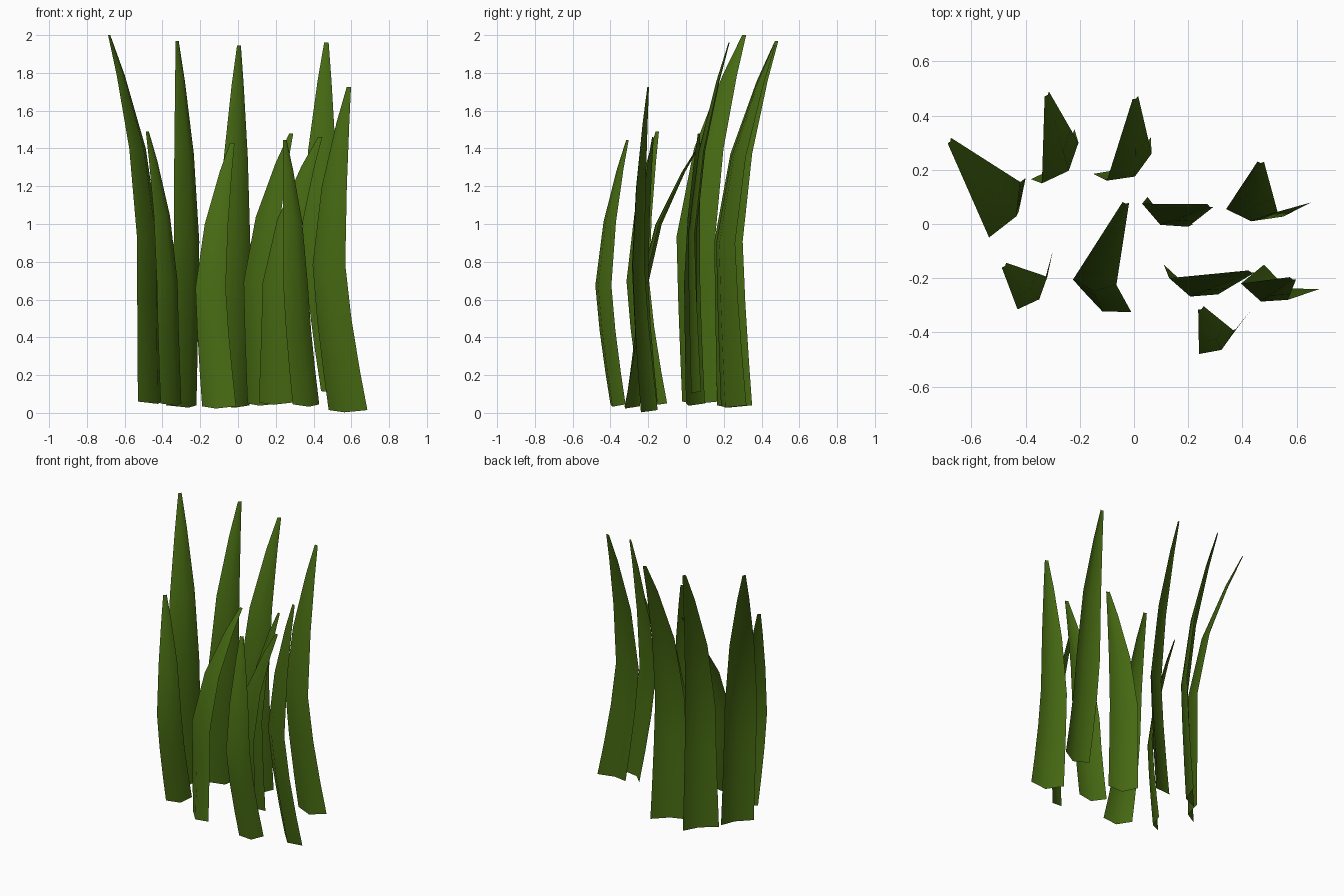
import bpy
from mathutils import Vector

if "Cube" in bpy.data.objects:
    bpy.data.objects.remove(bpy.data.objects["Cube"])

# One flat green for the whole clump
green = bpy.data.materials.new("grass_green")
green.diffuse_color = (0.06, 0.14, 0.006, 1)
green.use_nodes = True
green.node_tree.nodes["Principled BSDF"].inputs["Base Color"].default_value = green.diffuse_color

# Each blade: base left, base right, middle left, middle right, tip (x, y), bottom z, top z
BLADES = [
    ((-.53, -.02), (-.40, .17), (-.535, -.05), (-.42, .155), (-.682, .308), .06, 2.0),
    ((-.38, .165), (-.22, .35), (-.34, .15), (-.205, .30), (-.322, .48), .04, 1.97),
    ((-.15, .185), (.062, .32), (-.10, .16), (.065, .26), (.005, .467), .04, 1.945),
    ((.44, .065), (.655, .08), (.34, .055), (.53, .045), (.468, .23), .115, 1.96),
    ((.05, .10), (.22, .0), (.03, .075), (.20, -.01), (.282, .068), .05, 1.48),
    ((-.41, -.24), (-.30, -.10), (-.43, -.315), (-.32, -.195), (-.48, -.152), .05, 1.49),
    ((-.19, -.245), (-.01, -.325), (-.225, -.205), (-.065, -.225), (-.03, .08), .035, 1.43),
    ((.11, -.15), (.29, -.215), (.13, -.20), (.31, -.26), (.435, -.175), .055, 1.46),
    ((.48, -.15), (.685, -.24), (.395, -.22), (.568, -.28), (.587, -.20), .015, 1.725),
    ((.29, -.40), (.43, -.32), (.24, -.48), (.37, -.395), (.247, -.31), .045, 1.445),
]
RINGS = (0, .12, .28, .45, .69, .89, 1)
MID = .45
TIP_HALF = .012
KEEL = .21


def edge(base, mid, tip, t):
    """Sweep an edge in from the base to the middle, then out to the tip."""
    if t <= MID:
        return mid.lerp(base, (1 - t / MID) ** 1.3)
    return mid.lerp(tip, ((t - MID) / (1 - MID)) ** 1.6)


def make_blade(name, bl, br, ml, mr, tip, z0, z1):
    bl, br, ml, mr, tip = (Vector(p) for p in (bl, br, ml, mr, tip))
    half = (mr - ml).normalized() * TIP_HALF
    verts, faces = [], []
    for t in RINGS:
        left = edge(bl, ml, tip - half, t)
        right = edge(br, mr, tip + half, t)
        across = right - left
        # folded keel pushed out to the front of the blade
        keel = (left + right) / 2 + Vector((across.y, -across.x)) * KEEL
        z = z0 + (z1 - z0) * t
        drop = .012 * (1 - t)
        verts += [(*left, z), (*keel, z - drop), (*right, z)]
    for i in range(len(RINGS) - 1):
        for j in range(2):
            a = i * 3 + j
            faces.append((a, a + 1, a + 4, a + 3))
    mesh = bpy.data.meshes.new(name)
    mesh.from_pydata(verts, [], faces)
    mesh.materials.append(green)
    mesh.shade_smooth()
    obj = bpy.data.objects.new(name, mesh)
    bpy.context.collection.objects.link(obj)


# Grass clump
for n, blade in enumerate(BLADES, 1):
    make_blade(f"grass_blade_{n}", *blade)
